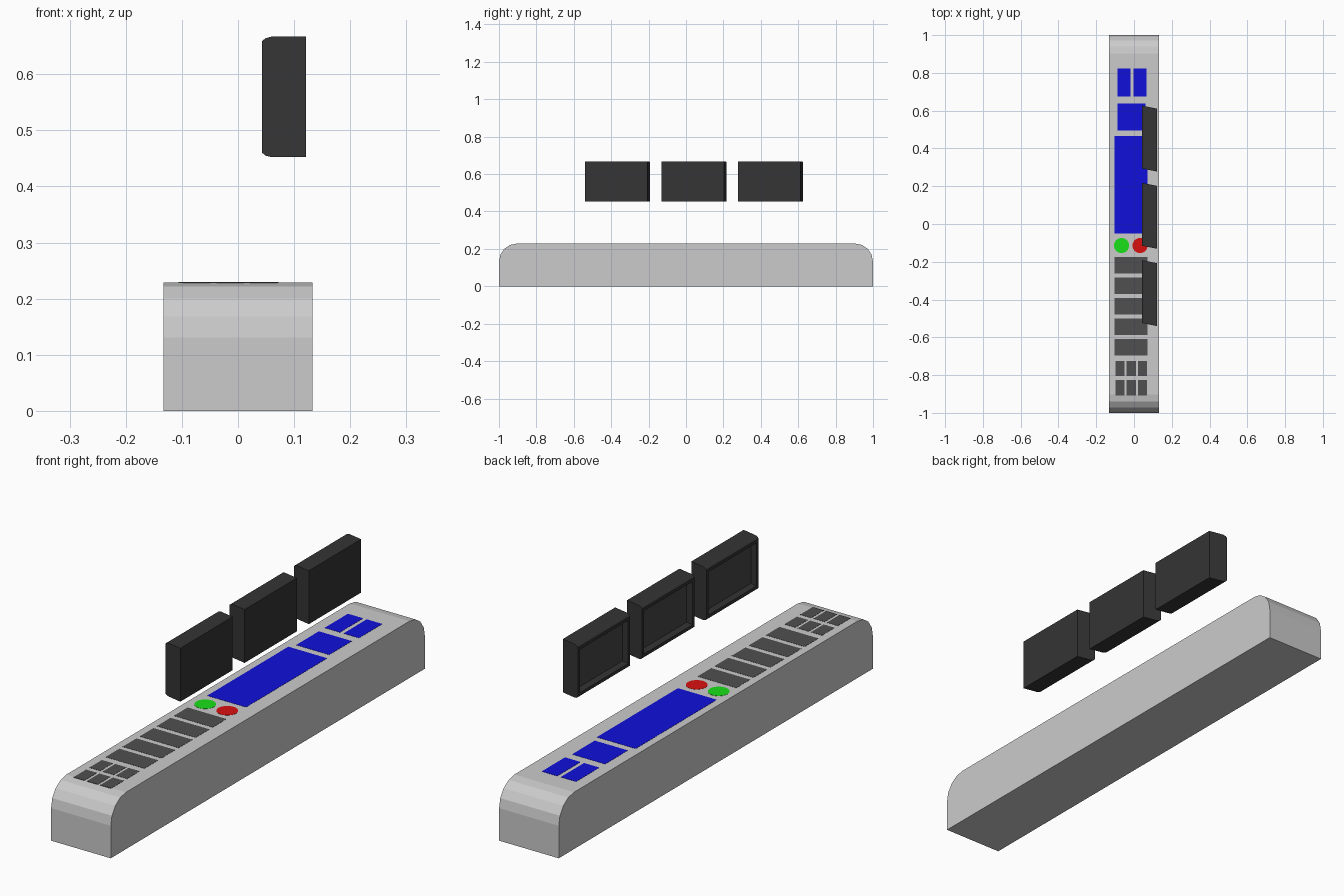
import bpy, bmesh, math
from mathutils import Vector

if "Cube" in bpy.data.objects:
    bpy.data.objects.remove(bpy.data.objects["Cube"])


def material(name, rgb):
    m = bpy.data.materials.new(name)
    m.diffuse_color = (*rgb, 1)
    m.use_nodes = True
    m.node_tree.nodes["Principled BSDF"].inputs["Base Color"].default_value = m.diffuse_color
    return m


BLUE = material("blue_panel", (0.005, 0.005, 0.7))
GREEN = material("green_button", (0.01, 0.75, 0.01))
RED = material("red_button", (0.7, 0.005, 0.005))
KEY = material("key_grey", (0.08, 0.08, 0.08))
CASE = material("casing_black", (0.035, 0.035, 0.035))
SCREEN = material("screen_grey", (0.06, 0.06, 0.06))


def finish(name, bm, *mats):
    bmesh.ops.recalc_face_normals(bm, faces=bm.faces)
    me = bpy.data.meshes.new(name)
    bm.to_mesh(me)
    bm.free()
    ob = bpy.data.objects.new(name, me)
    bpy.context.collection.objects.link(ob)
    for m in mats:
        me.materials.append(m)
    return ob


def prism(points, offset):
    """Extrude a closed outline along an offset."""
    bm = bmesh.new()
    face = bm.faces.new([bm.verts.new(p) for p in points])
    ext = bmesh.ops.extrude_face_region(bm, geom=[face])["geom"]
    verts = [g for g in ext if isinstance(g, bmesh.types.BMVert)]
    bmesh.ops.translate(bm, verts=verts, vec=Vector(offset))
    bmesh.ops.recalc_face_normals(bm, faces=bm.faces)
    return bm


# console body: long block with faceted rounded ends
W, TOP, R = 0.133, 0.229, 0.098
arc = [(1 - R + R * math.cos(a), TOP - R + R * math.sin(a))
       for a in (math.pi / 8 * i for i in range(5))]
side = [(1, 0)] + arc
outline = side + [(-y, z) for y, z in reversed(side)]
finish("console_body", prism([(-W, y, z) for y, z in outline], (2 * W, 0, 0)))

# flat panels and keys lying on the top
THIN = 0.0015


def plate(name, x0, x1, y0, y1, mat):
    pts = [(x0, y0), (x1, y0), (x1, y1), (x0, y1)]
    z = TOP - THIN / 2
    finish(name, prism([(x, y, z) for x, y in pts], (0, 0, THIN)), mat)


def button(name, x, y, r, mat):
    pts = [(x + r * math.cos(a), y + r * math.sin(a), TOP - THIN / 2)
           for a in (math.tau * i / 32 for i in range(32))]
    finish(name, prism(pts, (0, 0, THIN)), mat)


plate("small_panel_left", -0.087, -0.019, 0.676, 0.824, BLUE)
plate("small_panel_right", -0.003, 0.066, 0.676, 0.824, BLUE)
plate("medium_panel", -0.087, 0.06, 0.495, 0.639, BLUE)
plate("large_panel", -0.102, 0.071, -0.05, 0.466, BLUE)
button("green_button", -0.066, -0.114, 0.04, GREEN)
button("red_button", 0.032, -0.114, 0.04, RED)

# five wide keys, then two rows of three small keys
for i in range(5):
    y = -0.175 - 0.1087 * i
    plate(f"wide_key_{i + 1}", -0.102, 0.071, y - 0.087, y, KEY)
for row, y in enumerate((-0.726, -0.827)):
    for col in range(3):
        x = -0.098 + 0.0595 * col
        plate(f"small_key_{row + 1}_{col + 1}", x, x + 0.049, y - 0.08, y, KEY)

# three floating monitors with recessed screens facing left
X0, X1, ZC, H, LENGTH, SHEAR = 0.043, 0.121, 0.5595, 0.1075, 0.333, -0.2
half = [(X1, H), (X0 + 0.017, H), (X0 + 0.006, H - 0.003), (X0, H - 0.008)]
case = half + [(x, -z) for x, z in reversed(half)]
for i in range(3):
    y0 = -0.54 + 0.409 * i
    bm = prism([(x, y0, ZC + z) for x, z in case], (0, LENGTH, 0))
    front = min(bm.faces, key=lambda f: f.calc_center_median().x)
    bmesh.ops.inset_individual(bm, faces=[front], thickness=0.018)
    front = bmesh.ops.extrude_discrete_faces(bm, faces=[front])["faces"][0]
    bmesh.ops.translate(bm, verts=front.verts, vec=(0.03, 0, 0))
    front.material_index = 1
    for v in bm.verts:
        v.co.y += SHEAR * (v.co.x - X1)
    finish(f"monitor_{i + 1}", bm, CASE, SCREEN)
